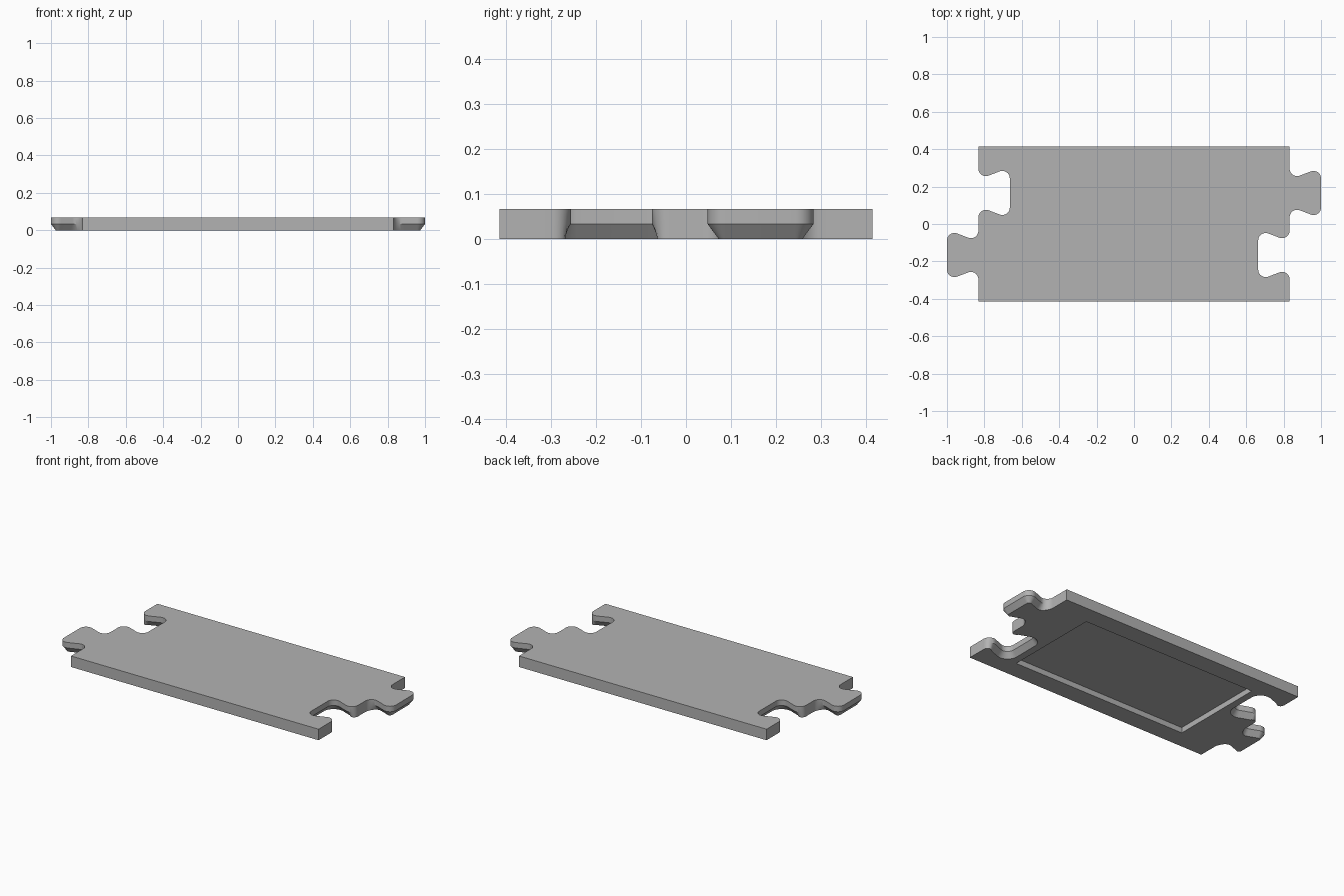
import bpy, bmesh, math
from mathutils import Vector

cube = bpy.data.objects.get("Cube")
if cube:
    bpy.data.objects.remove(cube)

HALF_X, HALF_Y, HEIGHT = 0.832, 0.415, 0.067
MID = HEIGHT / 2
REACH = 0.168          # length of a tab, depth of a socket
CENTRE = 0.166         # distance of tab and socket from the middle
NECK, LOBE = 0.072, 0.136
RADIUS, TAPER = 0.04, 0.025


def fillet(prev, corner, nxt, radius, steps=10):
    """Points of an arc that rounds a corner."""
    a, b = (prev - corner).normalized(), (nxt - corner).normalized()
    half = a.angle(b) / 2
    centre = corner + (a + b).normalized() * radius / math.sin(half)
    start = corner + a * radius / math.tan(half) - centre
    end = corner + b * radius / math.tan(half) - centre
    sweep = start.angle_signed(end)
    pts = []
    for i in range(steps + 1):
        t = -sweep * i / steps
        c, s = math.cos(t), math.sin(t)
        pts.append(centre + Vector((start.x * c - start.y * s, start.x * s + start.y * c)))
    return pts


def knob(y, reach):
    """Sharp corners of a tab (reach > 0) or socket (reach < 0)."""
    return [Vector((HALF_X, y + NECK)), Vector((HALF_X + reach, y + LOBE)),
            Vector((HALF_X + reach, y - LOBE)), Vector((HALF_X, y - NECK))]


# Clockwise outline: the left end is the right end turned half way round
ctrl = [Vector((HALF_X, HALF_Y)), *knob(CENTRE, REACH),
        *knob(-CENTRE, -REACH), Vector((HALF_X, -HALF_Y))]
right_end = [ctrl[0]]
for p, c, n in zip(ctrl, ctrl[1:], ctrl[2:]):
    right_end += fillet(p, c, n, RADIUS)
right_end.append(ctrl[-1])
outline = right_end + [-p for p in right_end]

# Underside outline: drawn in around tabs and sockets only
foot = []
for i, p in enumerate(outline):
    along = (outline[(i + 1) % len(outline)] - outline[i - 1]).normalized()
    w = min(abs(abs(p.x) - HALF_X) / 0.05, 1)
    foot.append(p + Vector((along.y, -along.x)) * TAPER * w * w * (3 - 2 * w))

bm = bmesh.new()


def ring(points, z):
    return [bm.verts.new((p.x, p.y, z)) for p in points]


def bridge(a, b):
    for i in range(len(a)):
        j = (i + 1) % len(a)
        bm.faces.new((a[i], a[j], b[j], b[i]))


def loop_edges(r):
    return [bm.edges.get((r[i - 1], r[i])) for i in range(len(r))]


# Side walls and top
low, mid, top = ring(foot, 0), ring(outline, MID), ring(outline, HEIGHT)
bridge(low, mid)
bridge(mid, top)
bm.faces.new(top)

# Rectangular recess in the underside
rect = [Vector((x * 0.595, y * 0.3)) for x, y in ((1, 1), (1, -1), (-1, -1), (-1, 1))]
rim, floor = ring(rect, 0), ring(rect, MID)
bridge(rim, floor)
bm.faces.new(floor)
bmesh.ops.triangle_fill(bm, use_beauty=True, edges=loop_edges(low) + loop_edges(rim))
bmesh.ops.recalc_face_normals(bm, faces=bm.faces)

mesh = bpy.data.meshes.new("interlocking_tile")
bm.to_mesh(mesh)
bm.free()
tile = bpy.data.objects.new("interlocking_tile", mesh)
bpy.context.collection.objects.link(tile)

# Plain grey
grey = bpy.data.materials.new("grey")
grey.use_nodes = True
colour = (0.45, 0.45, 0.45, 1)
grey.diffuse_color = colour
grey.node_tree.nodes["Principled BSDF"].inputs["Base Color"].default_value = colour
mesh.materials.append(grey)

bpy.ops.object.select_all(action='DESELECT')
tile.select_set(True)
bpy.context.view_layer.objects.active = tile
bpy.ops.object.shade_smooth_by_angle(angle=math.radians(30))
